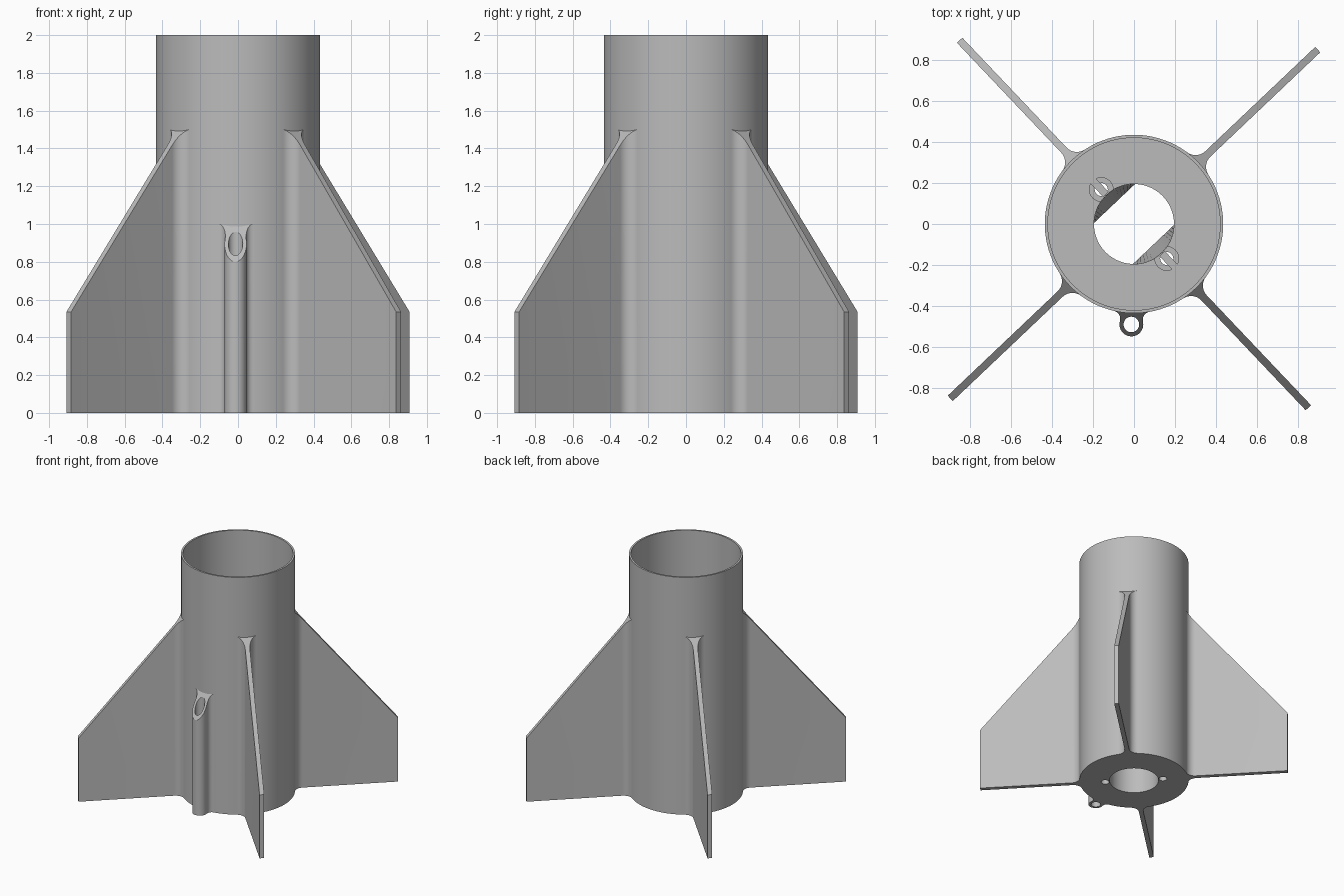
import bpy, bmesh
from math import sin, cos, pi, tau, atan2, radians, sqrt
from mathutils import Matrix

if "Cube" in bpy.data.objects:
    bpy.data.objects.remove(bpy.data.objects["Cube"])

R = 0.435          # tube outer radius
BORE = 0.195       # engine bore radius
BLOCK = 1.45       # top of the inner block
HALF = 0.018       # half thickness of a fin
TURN = radians(-1.5)

grey = bpy.data.materials.new("plain grey")
grey.use_nodes = True
grey.diffuse_color = (0.5, 0.5, 0.5, 1)
grey.node_tree.nodes["Principled BSDF"].inputs["Base Color"].default_value = (0.5, 0.5, 0.5, 1)


def finish(name, bm, angle=0.0):
    bmesh.ops.recalc_face_normals(bm, faces=bm.faces[:])
    bm.transform(Matrix.Rotation(angle + TURN, 4, "Z"))
    mesh = bpy.data.meshes.new(name)
    bm.to_mesh(mesh)
    bm.free()
    mesh.materials.append(grey)
    obj = bpy.data.objects.new(name, mesh)
    bpy.context.collection.objects.link(obj)
    return obj


def select(obj):
    bpy.ops.object.select_all(action="DESELECT")
    obj.select_set(True)
    bpy.context.view_layer.objects.active = obj


def smooth(obj):
    select(obj)
    bpy.ops.object.shade_smooth_by_angle(angle=radians(30))


def arc(cu, cv, r, a, b, n):
    return [(cu + r * cos(a + (b - a) * i / n), cv + r * sin(a + (b - a) * i / n))
            for i in range(n + 1)]


def prism(name, outline, top, angle=0.0, bottom=0.0):
    """Upright solid; top(u) gives its height at distance u from the axis."""
    bm = bmesh.new()
    low = [bm.verts.new((u, v, bottom)) for u, v in outline]
    high = [bm.verts.new((u, v, top(u))) for u, v in outline]
    bm.faces.new(low)
    bm.faces.new(high)
    n = len(low)
    for i in range(n):
        j = (i + 1) % n
        bm.faces.new((low[i], low[j], high[j], high[i]))
    return finish(name, bm, angle)


def drill(obj, u, radius, z0, z1, angle):
    cutter = prism("cutter", arc(u, 0, radius, 0, tau, 32)[:-1], lambda _: z1, angle, z0)
    cutter.hide_render = True
    mod = obj.modifiers.new("hole", "BOOLEAN")
    mod.operation, mod.solver, mod.object = "DIFFERENCE", "EXACT", cutter
    select(obj)
    bpy.ops.object.modifier_apply(modifier=mod.name)
    bpy.data.objects.remove(cutter)


def mirrored(half):
    return half + [(u, -v) for u, v in reversed(half) if abs(v) > 1e-6]


# Body tube with thick lower block and central bore
bm = bmesh.new()
profile = [(BORE, 0), (R, 0), (R, 2), (0.42, 2), (0.42, BLOCK), (BORE, BLOCK)]
SEG = 96
rings = [[bm.verts.new((r * cos(tau * k / SEG), r * sin(tau * k / SEG), z)) for r, z in profile]
         for k in range(SEG)]
for k in range(SEG):
    a, b = rings[k], rings[(k + 1) % SEG]
    for i in range(len(profile)):
        j = (i + 1) % len(profile)
        bm.faces.new((a[i], b[i], b[j], a[j]))
body = finish("body_tube", bm)

# Two counterbored holes through the block
for side in (radians(135), radians(-45)):
    drill(body, 0.232, 0.058, BLOCK - 0.03, BLOCK + 0.1, side)
    drill(body, 0.232, 0.032, -0.1, BLOCK + 0.1, side)
smooth(body)

# Four fins with root fillets, and thin ribs in line with them on the block
f = 0.07
cv = HALF + f
cu = sqrt((R + f) ** 2 - cv ** 2)
fin_half = arc(cu, cv, f, pi + atan2(cv, cu), 1.5 * pi, 12) + [(1.235, HALF)]
root = fin_half[0][0]
for k in range(4):
    turn = radians(45 + 90 * k)
    fin = prism(f"fin_{k + 1}", mirrored(fin_half),
                lambda u: 1.5 - (u - root) * (1.5 - 0.535) / (1.235 - root), turn)
    smooth(fin)
    prism(f"inner_rib_{k + 1}", mirrored([(BORE + 0.004, HALF), (0.425, HALF)]),
          lambda _: BLOCK + 0.006, turn, BLOCK - 0.01)

# Guide tube on the front, blended into the body, with a slanted mouth
lug_u, lug_r, f = 0.49, 0.058, 0.04
cu = ((R + f) ** 2 - (lug_r + f) ** 2 + lug_u ** 2) / (2 * lug_u)
cv = sqrt((R + f) ** 2 - cu ** 2)
blend = arc(cu, cv, f, pi + atan2(cv, cu), tau + atan2(-cv, lug_u - cu), 10)
nose = arc(lug_u, 0, lug_r, atan2(cv, cu - lug_u), 0, 16)
lug_half = blend + nose[1:]
root = lug_half[0][0]
lug = prism("guide_tube", mirrored(lug_half),
            lambda u: 1 - (u - root) * 0.2 / (lug_u + lug_r - root), radians(-90))
drill(lug, lug_u, 0.038, -0.1, 1.2, radians(-90))
smooth(lug)

# Two sloping webs inside the bore
for k, start in enumerate((pi / 2, -pi / 2)):
    bm = bmesh.new()
    rim = arc(0, 0, BORE, start, start + pi / 2, 16)
    p, q = rim[0], rim[-1]
    upper = [bm.verts.new((x, y, BLOCK - 0.02)) for x, y in rim]
    lower = [bm.verts.new((p[0] + (q[0] - p[0]) * i / 16, p[1] + (q[1] - p[1]) * i / 16, 0.7))
             for i in range(17)]
    for i in range(16):
        bm.faces.new((upper[i], upper[i + 1], lower[i + 1], lower[i]))
    smooth(finish(f"bore_web_{k + 1}", bm))
